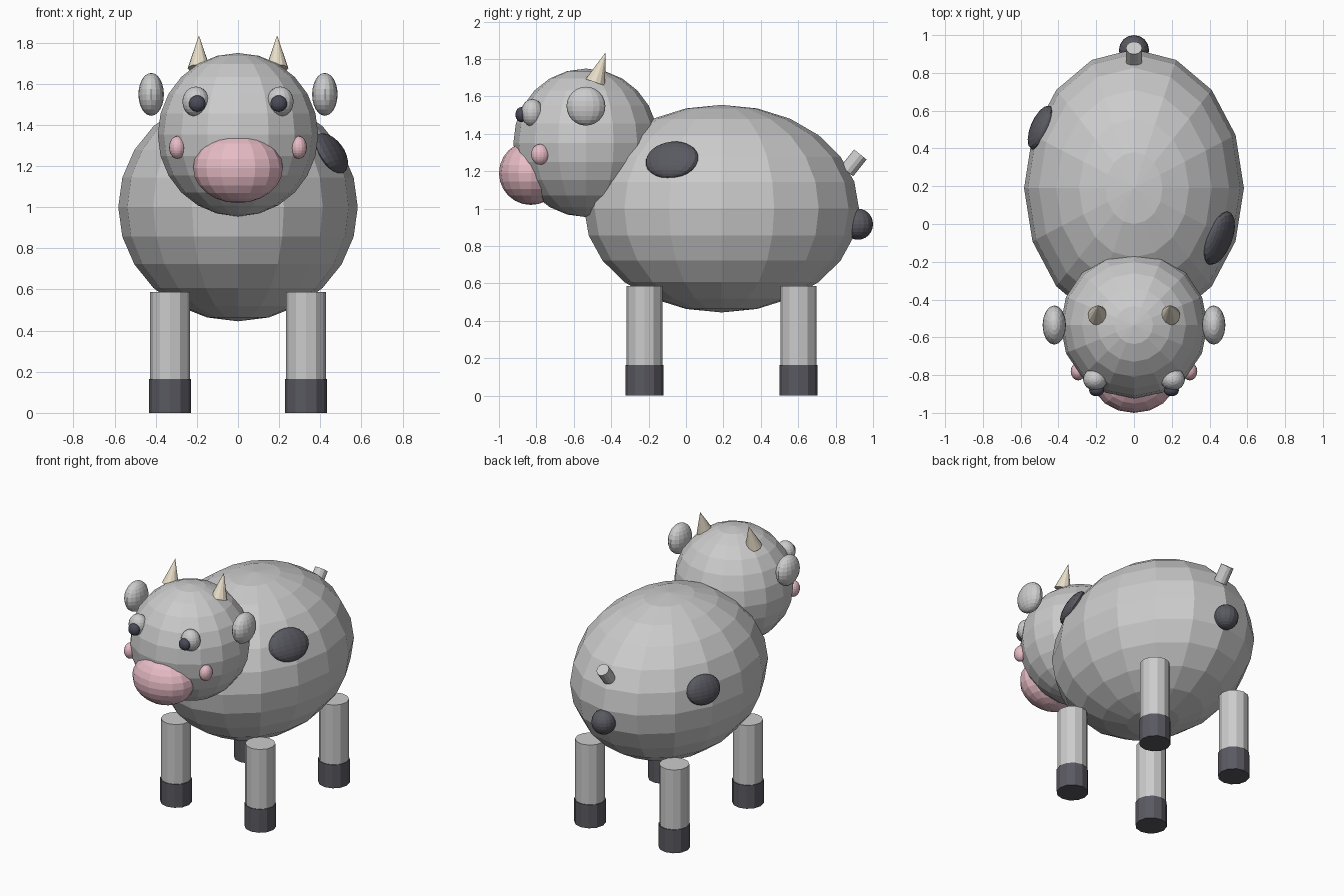
import bpy
from mathutils import Vector, Matrix

if "Cube" in bpy.data.objects:
    bpy.data.objects.remove(bpy.data.objects["Cube"])


def material(name, rgb):
    m = bpy.data.materials.new(name)
    m.diffuse_color = (*rgb, 1)
    m.use_nodes = True
    m.node_tree.nodes["Principled BSDF"].inputs["Base Color"].default_value = m.diffuse_color
    return m


DARK = material("dark_grey", (0.10, 0.10, 0.12))
PUPIL = material("pupil_dark", (0.07, 0.07, 0.10))
PINK = material("pink", (0.80, 0.50, 0.56))
CREAM = material("cream", (0.80, 0.72, 0.58))


def finish(name, mat):
    ob = bpy.context.object
    ob.name = name
    if mat:
        ob.data.materials.append(mat)
    return ob


def ellipsoid(name, loc, radii, mat=None, normal=None):
    """Flat-shaded sphere; with a normal, local x faces along it and local y stays level."""
    bpy.ops.mesh.primitive_uv_sphere_add(segments=16, ring_count=12, radius=1)
    ob = finish(name, mat)
    rot = Matrix.Identity(4)
    if normal:
        x = Vector(normal).normalized()
        y = Vector((0, 0, 1)).cross(x).normalized()
        rot = Matrix((x, y, x.cross(y))).transposed().to_4x4()
    ob.matrix_world = Matrix.Translation(loc) @ rot @ Matrix.Diagonal((*radii, 1))
    return ob


def rod(name, a, b, r1, r2, mat=None, sides=12):
    """Cylinder or cone from point a to point b."""
    a, b = Vector(a), Vector(b)
    bpy.ops.mesh.primitive_cone_add(vertices=sides, radius1=r1, radius2=r2, depth=(b - a).length)
    ob = finish(name, mat)
    rot = (b - a).to_track_quat('Z', 'Y').to_matrix().to_4x4()
    ob.matrix_world = Matrix.Translation((a + b) / 2) @ rot
    return ob


# Body, head and snout
ellipsoid("body", (0, 0.19, 1.0), (0.582, 0.735, 0.555))
ellipsoid("head", (0, -0.535, 1.352), (0.39, 0.388, 0.397))
ellipsoid("snout", (0, -0.83, 1.19), (0.218, 0.17, 0.17), PINK)

# Paired parts
for s, side in ((-1, "left"), (1, "right")):
    ellipsoid(side + "_cheek", (s * 0.295, -0.78, 1.29), (0.04, 0.048, 0.055), PINK)
    ellipsoid(side + "_eye", (s * 0.205, -0.822, 1.513), (0.065, 0.06, 0.073))
    ellipsoid(side + "_pupil", (s * 0.198, -0.88, 1.503), (0.04, 0.032, 0.04), PUPIL)
    ellipsoid(side + "_ear", (s * 0.422, -0.535, 1.548), (0.062, 0.104, 0.104))
    rod(side + "_horn", (s * 0.19, -0.485, 1.675), (s * 0.19, -0.43, 1.835), 0.055, 0, CREAM)
    for end, y in (("front", -0.222), ("rear", 0.602)):
        rod(f"{end}_{side}_leg", (s * 0.33, y, 0.15), (s * 0.33, y, 0.587), 0.097, 0.097)
        rod(f"{end}_{side}_hoof", (s * 0.33, y, 0), (s * 0.33, y, 0.165), 0.102, 0.102, DARK)

# Tail stub and tuft
rod("tail", (0, 0.86, 1.2), (0, 0.932, 1.29), 0.043, 0.043)
ellipsoid("tail_tuft", (0, 0.92, 0.917), (0.08, 0.08, 0.083), DARK)

# Coat spots lying on the body surface
ellipsoid("right_spot", (0.45, -0.075, 1.26), (0.05, 0.15, 0.11), DARK, (0.816, -0.32, 0.497))
ellipsoid("left_spot", (-0.493, 0.51, 1.12), (0.05, 0.125, 0.10), DARK, (-0.89, 0.38, 0.25))
